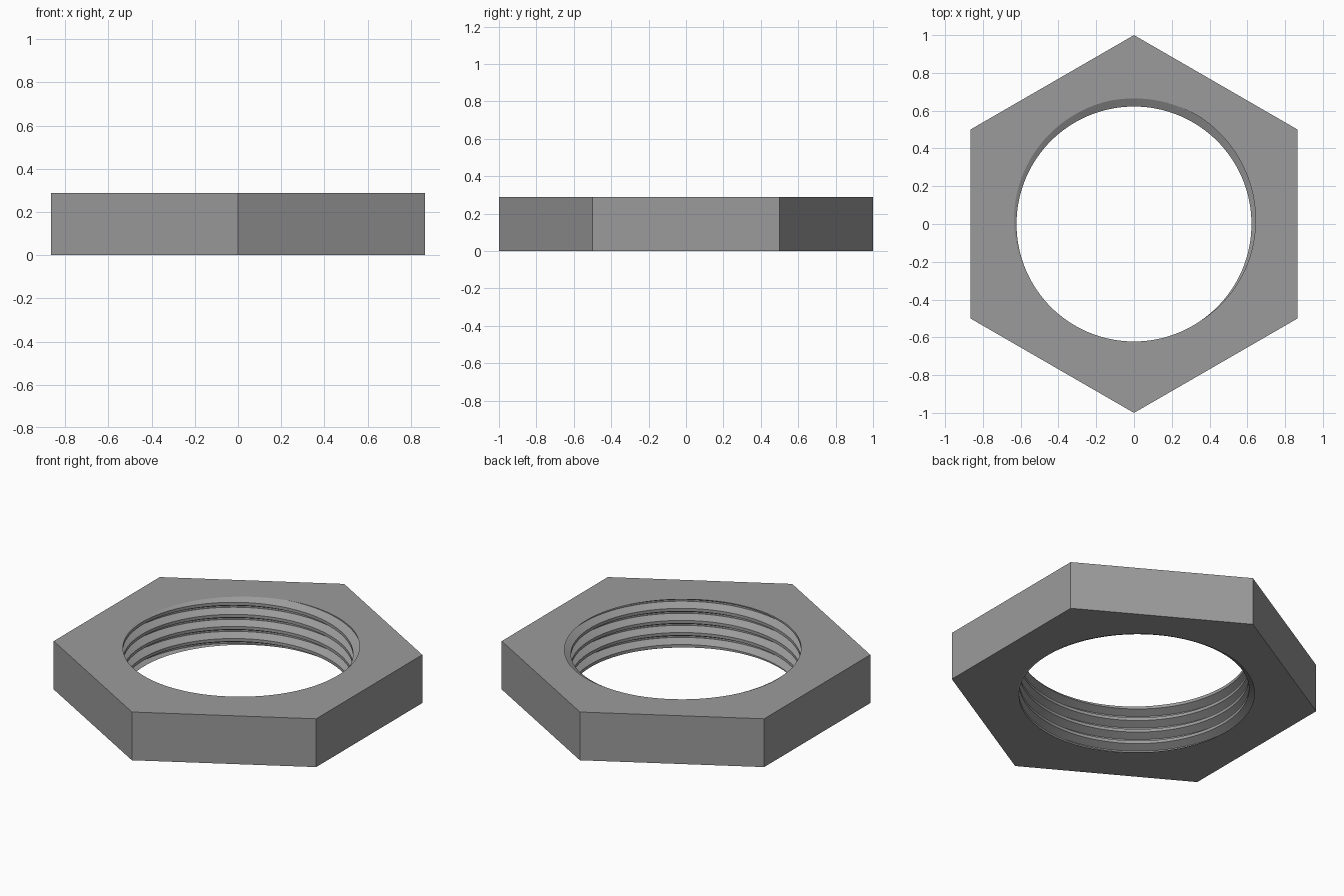
import bpy, bmesh, math

if "Cube" in bpy.data.objects:
    bpy.data.objects.remove(bpy.data.objects["Cube"])

HEIGHT = 0.288           # nut thickness
PITCH = HEIGHT / 4       # four thread turns
MINOR, MAJOR = 0.622, 0.665
APOTHEM = math.sqrt(3) / 2
SEGMENTS = 144
START = math.radians(80)  # angle at which a thread root meets the end faces

# one turn of the thread profile: (fraction of pitch, radius)
PROFILE = [(-1/16, MAJOR), (1/16, MAJOR), (6/16, MINOR), (10/16, MINOR)]


def thread_radius(u):
    """Radius of the trapezoid thread at a position in pitches."""
    d = abs((u + 0.5) % 1 - 0.5)
    f = min(max((d - 1/16) / (5/16), 0), 1)
    return MAJOR + (MINOR - MAJOR) * f


def hex_radius(a):
    sixth = math.pi / 3
    return APOTHEM / math.cos((a + sixth / 2) % sixth - sixth / 2)


def column(bm, a):
    """Closed cross-section at one angle: threaded bore, then the outer wall."""
    turn = (a - START) / math.tau
    points = []
    for n in range(-2, 7):
        for t, _ in PROFILE:
            z = min(max(PITCH * (t + n + turn), 0), HEIGHT)
            points.append((thread_radius(z / PITCH - turn), z))
    points += [(hex_radius(a), HEIGHT), (hex_radius(a), 0)]
    return [bm.verts.new((r * math.cos(a), r * math.sin(a), z)) for r, z in points]


# hexagonal nut with a helical thread cut in its bore
bm = bmesh.new()
cols = [column(bm, math.tau * j / SEGMENTS) for j in range(SEGMENTS + 1)]
for c0, c1 in zip(cols, cols[1:]):
    for k in range(len(c0)):
        m = (k + 1) % len(c0)
        quad = (c0[k], c0[m], c1[m], c1[k])
        # skip the parts squeezed flat against the end faces
        if len({tuple(round(x, 5) for x in v.co) for v in quad}) > 2:
            bm.faces.new(quad)
bmesh.ops.remove_doubles(bm, verts=bm.verts[:], dist=1e-5)
bmesh.ops.delete(bm, geom=[v for v in bm.verts if not v.link_faces], context='VERTS')
bmesh.ops.recalc_face_normals(bm, faces=bm.faces[:])

mesh = bpy.data.meshes.new("hex_nut")
bm.to_mesh(mesh)
bm.free()
nut = bpy.data.objects.new("hex_nut", mesh)
bpy.context.collection.objects.link(nut)

# grey metal
metal = bpy.data.materials.new("grey_metal")
metal.diffuse_color = (0.33, 0.33, 0.33, 1)
metal.use_nodes = True
metal.node_tree.nodes["Principled BSDF"].inputs["Base Color"].default_value = metal.diffuse_color
mesh.materials.append(metal)

bpy.context.view_layer.objects.active = nut
nut.select_set(True)
bpy.ops.object.shade_smooth_by_angle(angle=math.radians(25))
